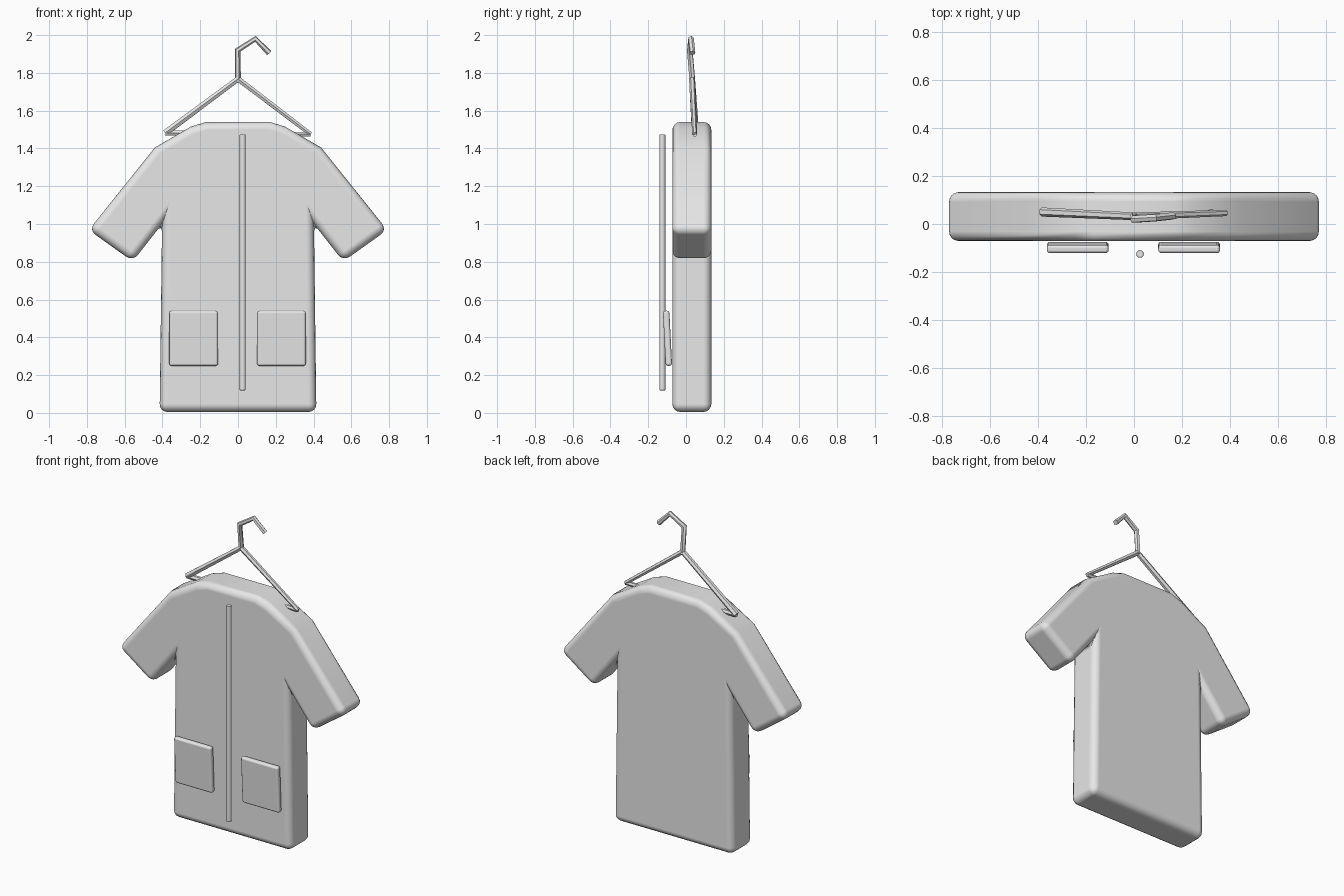
import bpy, bmesh, math
from mathutils import Matrix, Vector

cube = bpy.data.objects.get("Cube")
if cube:
    bpy.data.objects.remove(cube, do_unlink=True)

grey = bpy.data.materials.new("plain_grey")
grey.use_nodes = True
grey.diffuse_color = (0.8, 0.8, 0.8, 1)
grey.node_tree.nodes["Principled BSDF"].inputs["Base Color"].default_value = (0.8, 0.8, 0.8, 1)


def add_object(name, bm, bevel=0, segments=4):
    """Turn a bmesh into a smooth object with rounded edges."""
    bmesh.ops.recalc_face_normals(bm, faces=bm.faces)
    for face in bm.faces:
        face.smooth = True
    mesh = bpy.data.meshes.new(name)
    bm.to_mesh(mesh)
    bm.free()
    mesh.materials.append(grey)
    obj = bpy.data.objects.new(name, mesh)
    bpy.context.collection.objects.link(obj)
    if bevel:
        mod = obj.modifiers.new("rounding", 'BEVEL')
        mod.width = bevel
        mod.segments = segments
        mod.limit_method = 'ANGLE'
        mod.angle_limit = math.radians(35)
        mod.harden_normals = True
    return obj


# Coat: one half outline mirrored, then extruded front to back
half = [(0.17, 1.54), (0.25, 1.515), (0.44, 1.405), (0.79, 0.968),
        (0.557, 0.802), (0.402, 1.0), (0.415, 0.005)]
outline = half + [(-x, z) for x, z in reversed(half)]
bm = bmesh.new()
front = bm.faces.new([bm.verts.new((x, -0.072, z)) for x, z in outline])
extruded = bmesh.ops.extrude_face_region(bm, geom=[front], use_keep_orig=True)
back_verts = [g for g in extruded["geom"] if isinstance(g, bmesh.types.BMVert)]
bmesh.ops.translate(bm, verts=back_verts, vec=(0, 0.206, 0))
add_object("coat_body", bm, 0.042)

# Patch pockets, leaning out slightly at the top
for name, x in (("right_pocket", -0.235), ("left_pocket", 0.23)):
    bm = bmesh.new()
    place = (Matrix.Translation((x, -0.098, 0.395)) @ Matrix.Rotation(0.05, 4, 'X')
             @ Matrix.Diagonal((0.258, 0.034, 0.292, 1)))
    bmesh.ops.create_cube(bm, size=1, matrix=place)
    add_object(name, bm, 0.013, 3)

# Front fastening rod
bm = bmesh.new()
bmesh.ops.create_cone(bm, cap_ends=True, segments=16, radius1=0.016, radius2=0.016,
                      depth=1.355, matrix=Matrix.Translation((0.025, -0.125, 0.797)))
add_object("front_zip", bm, 0.003, 1)


def wire(name, points, cyclic=False):
    """Sweep a thin wire along points given as x, y, z, radius."""
    curve = bpy.data.curves.new(name, 'CURVE')
    curve.dimensions = '3D'
    curve.bevel_depth = 1
    curve.bevel_resolution = 1
    curve.use_fill_caps = True
    spline = curve.splines.new('POLY')
    spline.points.add(len(points) - 1)
    spline.use_cyclic_u = cyclic
    spline.use_smooth = False
    for p, (x, y, z, r) in zip(spline.points, points):
        p.co = (x, y, z, 1)
        p.radius = r
    curve.materials.append(grey)
    obj = bpy.data.objects.new(name, curve)
    bpy.context.collection.objects.link(obj)
    bpy.ops.object.select_all(action='DESELECT')
    obj.select_set(True)
    bpy.context.view_layer.objects.active = obj
    bpy.ops.object.convert(target='MESH')
    bpy.ops.object.shade_smooth_by_angle(angle=math.radians(50))


# Wire hanger: three straight bars and a bent hook
apex = (0, 0.032, 1.768)
left_end = (0.385, 0.046, 1.475)
right_end = (-0.385, 0.05, 1.482)
wire("hanger_right_bar", [apex + (0.016,), right_end + (0.019,)])
wire("hanger_left_bar", [apex + (0.016,), left_end + (0.013,)])
wire("hanger_bottom_bar", [right_end + (0.016,), left_end + (0.013,)])
wire("hanger_hook", [(0, 0.034, 1.755, 0.016), (-0.002, 0.02, 1.92, 0.016),
                     (0.092, 0.026, 1.98, 0.016), (0.165, 0.034, 1.905, 0.016)])
